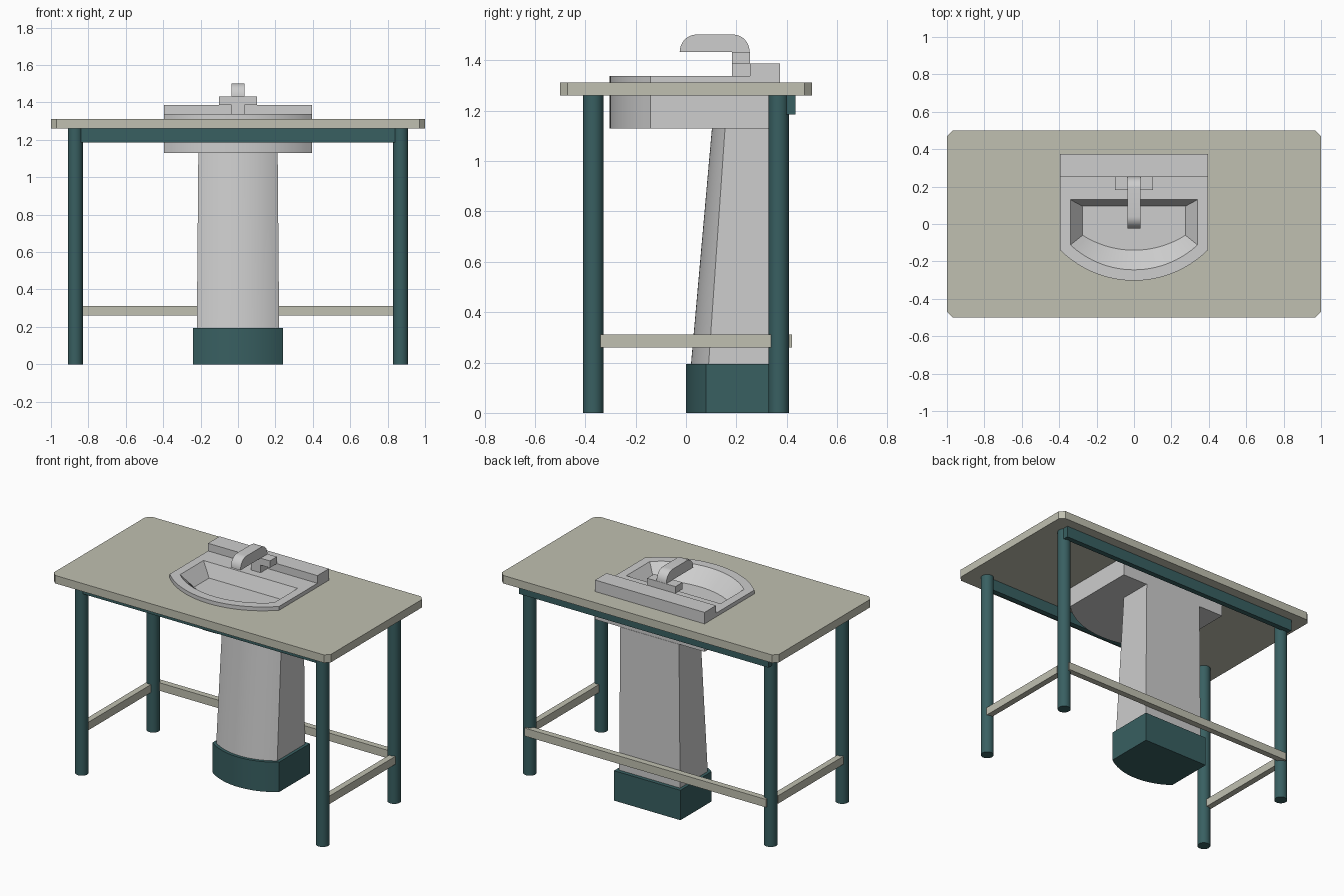
import bpy
import bmesh
from math import sin, cos, pi, radians
from mathutils import Matrix

cube = bpy.data.objects.get("Cube")
if cube:
    bpy.data.objects.remove(cube, do_unlink=True)


def material(name, rgb):
    mat = bpy.data.materials.new(name)
    mat.use_nodes = True
    mat.diffuse_color = (*rgb, 1)
    mat.node_tree.nodes["Principled BSDF"].inputs["Base Color"].default_value = (*rgb, 1)
    return mat


TEAL = material("dark teal", (0.04, 0.115, 0.12))
BEIGE = material("warm beige", (0.53, 0.53, 0.44))
GREY = material("light grey", (0.61, 0.61, 0.61))


def finish(name, bm, mat, smooth=False):
    bmesh.ops.recalc_face_normals(bm, faces=bm.faces)
    mesh = bpy.data.meshes.new(name)
    bm.to_mesh(mesh)
    bm.free()
    mesh.materials.append(mat)
    obj = bpy.data.objects.new(name, mesh)
    bpy.context.collection.objects.link(obj)
    if smooth:
        activate(obj)
        bpy.ops.object.shade_smooth_by_angle(angle=radians(30))
    return obj


def activate(obj):
    bpy.ops.object.select_all(action='DESELECT')
    obj.select_set(True)
    bpy.context.view_layer.objects.active = obj


def loft(name, loops, mat, smooth=False):
    """Skin matching closed loops and cap both ends."""
    bm = bmesh.new()
    rings = [[bm.verts.new(p) for p in loop] for loop in loops]
    n = len(rings[0])
    for a, b in zip(rings, rings[1:]):
        for i in range(n):
            j = (i + 1) % n
            bm.faces.new((a[i], a[j], b[j], b[i]))
    bm.faces.new(rings[0])
    bm.faces.new(rings[-1])
    return finish(name, bm, mat, smooth)


def box(name, x, y, z, mat):
    corners = [(x[0], y[0]), (x[1], y[0]), (x[1], y[1]), (x[0], y[1])]
    return loft(name, [[(*c, h) for c in corners] for h in z], mat)


def bow(half, side, apex, back, z, steps=24):
    """Outline with a straight back and sides and a circular bowed front."""
    sag = side - apex
    r = (half * half + sag * sag) / (2 * sag)
    pts = []
    for i in range(steps + 1):
        x = half * (2 * i / steps - 1)
        pts.append((x, apex + r - (r * r - x * x) ** 0.5, z))
    return pts + [(half, back, z), (-half, back, z)]


# Tabletop with clipped corners and an opening for the sink
c = 0.03
outline = [(-1 + c, -.5), (1 - c, -.5), (1, -.5 + c), (1, .5 - c),
           (1 - c, .5), (-1 + c, .5), (-1, .5 - c), (-1, -.5 + c)]
top = loft("tabletop", [[(*p, z) for p in outline] for z in (1.26, 1.312)], BEIGE)
cutter = loft("sink_opening", [bow(.38, -.13, -.29, .36, z) for z in (1.2, 1.4)], BEIGE)
cutter.hide_render = True
cut = top.modifiers.new("opening", 'BOOLEAN')
cut.operation = 'DIFFERENCE'
cut.solver = 'EXACT'
cut.object = cutter
activate(top)
bpy.ops.object.modifier_apply(modifier=cut.name)
bpy.data.objects.remove(cutter, do_unlink=True)

# Legs and side stretchers
for sx, side in ((1, "left"), (-1, "right")):
    for sy, end in ((-1, "front"), (1, "back")):
        bm = bmesh.new()
        bmesh.ops.create_cone(bm, cap_ends=True, segments=32, radius1=.04, radius2=.04,
                              depth=1.26, matrix=Matrix.Translation((sx * .87, sy * .368, .63)))
        finish(f"{end}_{side}_leg", bm, TEAL, True)
    box(f"{side}_stretcher", sorted((sx * .86, sx * .9)), (-.34, .337), (.26, .312), BEIGE)

# Rails
box("back_stretcher", (-.87, .87), (.38, .42), (.26, .312), BEIGE)
box("front_apron", (-.87, .87), (-.395, -.36), (1.185, 1.26), TEAL)
box("back_apron", (-.9, .9), (.4, .435), (1.185, 1.26), TEAL)

# Pedestal and its foot
loft("pedestal_foot", [bow(.24, .08, 0, .4, z) for z in (0, .195)], TEAL, True)
loft("pedestal", [bow(.22, .09, .02, .375, .195), bow(.212, .155, .103, .375, 1.13)], GREY, True)

# Sink: outer wall, rim and sloping bowl in one skin
loft("sink", [bow(.395, -.14, -.303, .373, 1.13), bow(.395, -.14, -.303, .373, 1.337),
              bow(.34, -.112, -.245, .13, 1.337), bow(.275, -.06, -.14, .095, 1.253)], GREY, True)
box("sink_ledge", (-.395, .395), (.255, .373), (1.33, 1.387), GREY)

# Tap
box("tap_stem", (-.035, .035), (.183, .255), (1.335, 1.39), GREY)
box("tap_crossbar", (-.102, .102), (.183, .255), (1.387, 1.432), GREY)
arc = [pi / 2 * i / 10 for i in range(11)]
profile = [(.188 + .065 * cos(a), 1.432 + .07 * sin(a)) for a in arc]
profile += [(.04 - .065 * sin(a), 1.432 + .07 * cos(a)) for a in arc]
loft("tap_spout", [[(x, *p) for p in profile] for x in (-.035, .035)], GREY, True)
